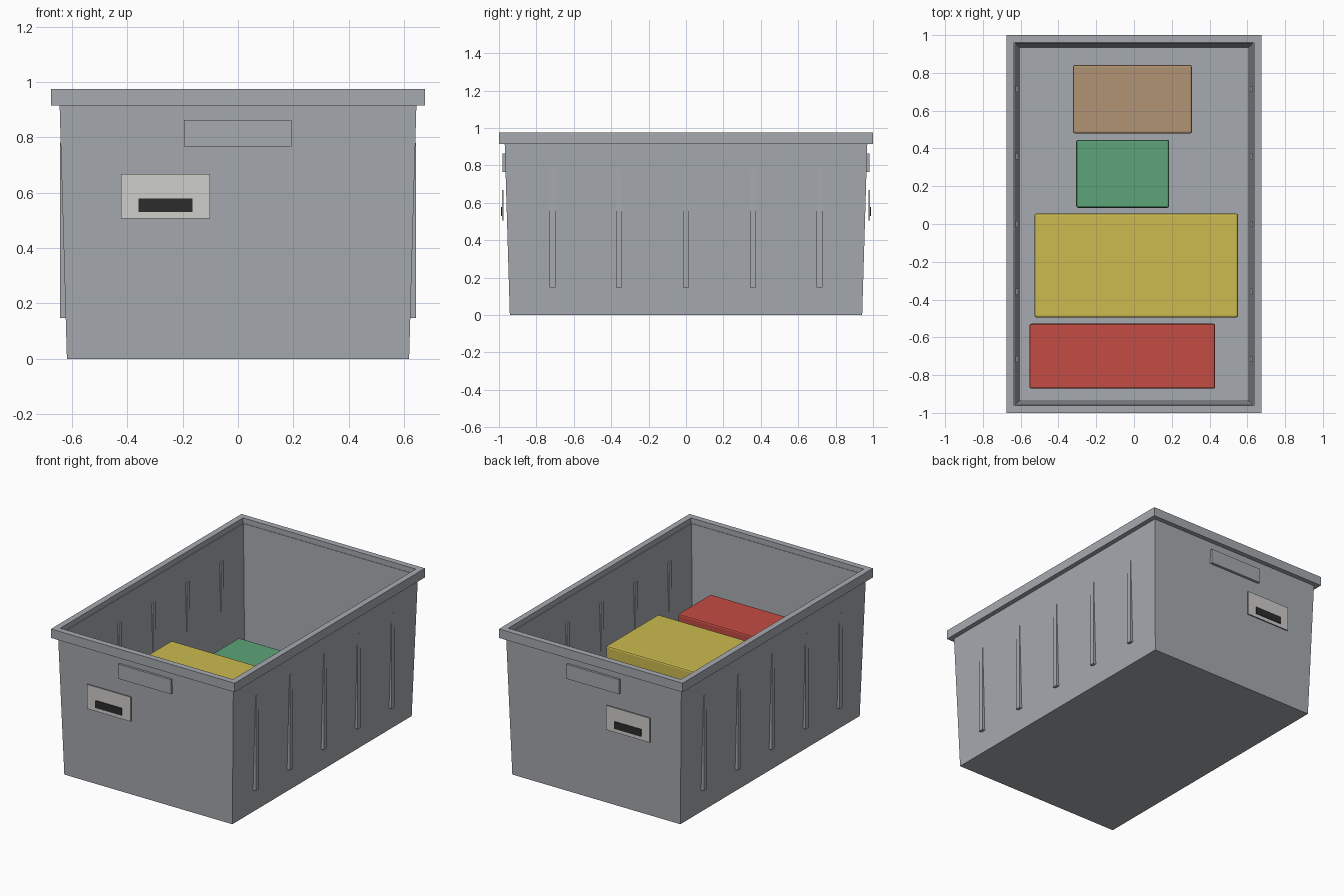
import bpy, bmesh

cube = bpy.data.objects.get("Cube")
if cube:
    bpy.data.objects.remove(cube, do_unlink=True)


def linear(v):
    v /= 255
    return v / 12.92 if v <= 0.04045 else ((v + 0.055) / 1.055) ** 2.4


def material(name, r, g, b):
    mat = bpy.data.materials.new(name)
    mat.use_nodes = True
    color = (linear(r), linear(g), linear(b), 1)
    mat.diffuse_color = color
    bsdf = mat.node_tree.nodes["Principled BSDF"]
    bsdf.inputs["Base Color"].default_value = color
    bsdf.inputs["Roughness"].default_value = 0.7
    return mat


grey = material("grey plastic", 166, 170, 175)
paper = material("pale label", 206, 205, 201)
black = material("black print", 44, 44, 44)
red = material("red", 196, 76, 68)
yellow = material("yellow", 204, 187, 78)
green = material("green", 92, 163, 120)
tan = material("tan cardboard", 176, 148, 115)


def finish(name, bm, mat):
    bmesh.ops.recalc_face_normals(bm, faces=bm.faces)
    mesh = bpy.data.meshes.new(name)
    bm.to_mesh(mesh)
    bm.free()
    mesh.materials.append(mat)
    obj = bpy.data.objects.new(name, mesh)
    bpy.context.collection.objects.link(obj)
    return obj


def loft(name, rings, mat, closed=False):
    """Skin rectangular rings given as (half width, half depth, height)."""
    bm = bmesh.new()
    loops = [[bm.verts.new((sx * hx, sy * hy, z))
              for sx, sy in ((-1, -1), (1, -1), (1, 1), (-1, 1))]
             for hx, hy, z in rings]
    pairs = list(zip(loops, loops[1:]))
    if closed:
        pairs.append((loops[-1], loops[0]))
    else:
        bm.faces.new(loops[0])
        bm.faces.new(loops[-1])
    for a, b in pairs:
        for i in range(4):
            j = (i + 1) % 4
            bm.faces.new((a[i], a[j], b[j], b[i]))
    return finish(name, bm, mat)


def box(name, x, y, z, mat, bevel=0):
    """Box from (min, max) ranges on each axis."""
    bm = bmesh.new()
    bmesh.ops.create_cube(bm, size=1)
    for v in bm.verts:
        v.co = [(r[0] + r[1]) / 2 + c * (r[1] - r[0])
                for r, c in zip((x, y, z), v.co)]
    obj = finish(name, bm, mat)
    if bevel:
        mod = obj.modifiers.new("soft edges", "BEVEL")
        mod.width = bevel
        mod.segments = 2
    return obj


def span(side, near, far):
    return sorted((side * near, side * far))


# Tapered open tub with a floor, and its overhanging rim
loft("tub", [(0.618, 0.942, 0), (0.645, 0.97, 0.94),
             (0.63, 0.957, 0.94), (0.603, 0.932, 0.035)], grey)
loft("rim", [(0.675, 1, 0.915), (0.675, 1, 0.975),
             (0.635, 0.96, 0.975), (0.635, 0.96, 0.915)], grey, closed=True)

# Upright ribs through both long walls
for side, word in ((-1, "right"), (1, "left")):
    for i in range(5):
        y = (i - 2) * 0.357
        box(f"{word}_rib_{i + 1}", span(side, 0.615, 0.642),
            (y - 0.016, y + 0.016), (0.147, 0.78), grey)

# Grip, label and printed strip on both ends
for side, word in ((-1, "front"), (1, "back")):
    box(f"{word}_grip", (-0.195, 0.193), span(side, 0.955, 0.982),
        (0.766, 0.863), grey)
    box(f"{word}_label", (-0.422, -0.101), span(side, 0.976, 0.984),
        (0.506, 0.668), paper)
    box(f"{word}_label_print", (-0.36, -0.164), span(side, 0.983, 0.988),
        (0.53, 0.579), black)

# Boxes packed inside
box("red_box", (-0.553, 0.43), (-0.872, -0.528), (0.035, 0.557), red, 0.01)
box("yellow_box", (-0.527, 0.551), (-0.494, 0.055), (0.035, 0.535), yellow, 0.01)
box("green_box", (-0.306, 0.186), (0.086, 0.446), (0.035, 0.464), green, 0.01)
box("tan_box", (-0.323, 0.307), (0.48, 0.842), (0.035, 0.21), tan, 0.01)
